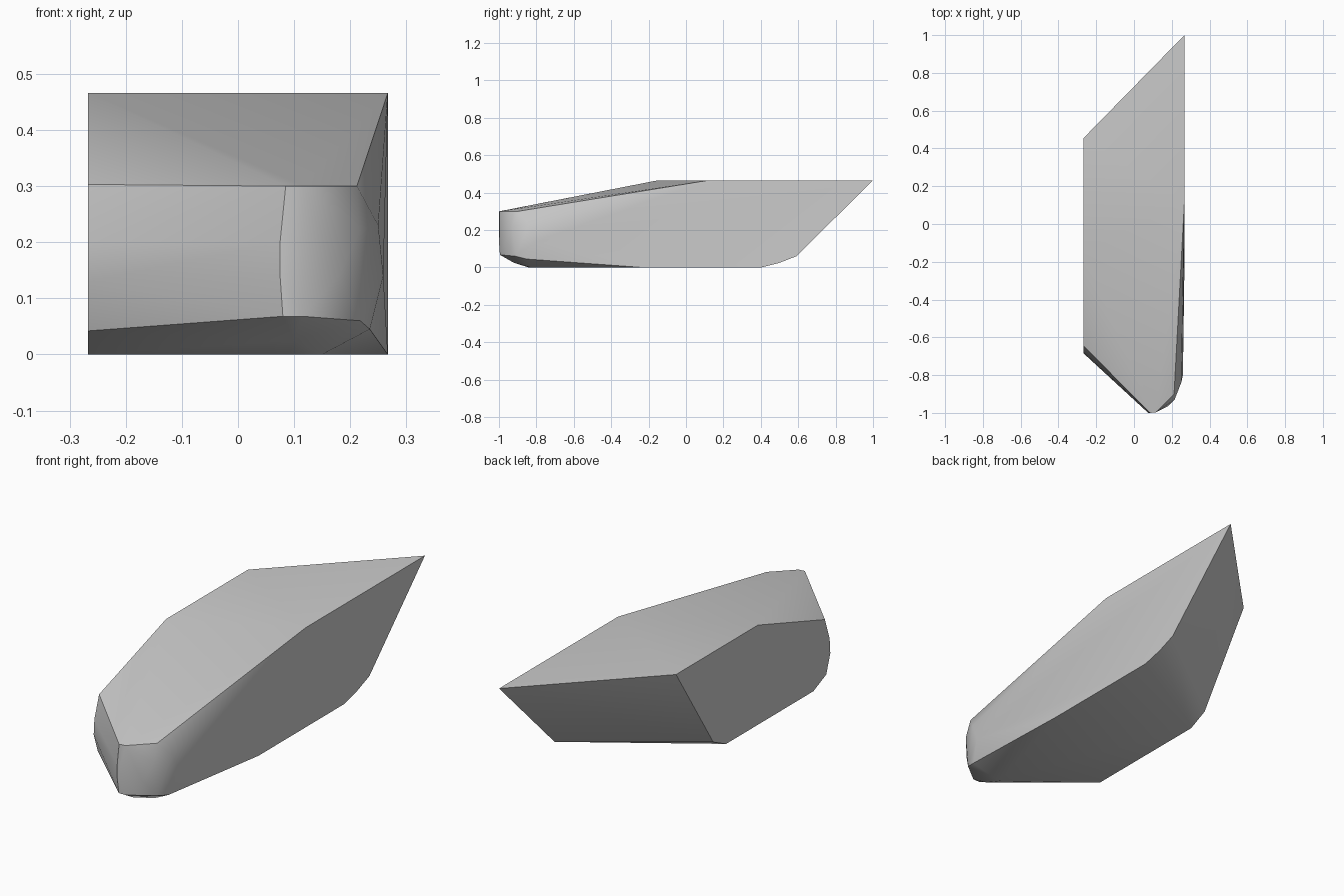
import bpy
import bmesh
import math

cube = bpy.data.objects.get("Cube")
if cube:
    bpy.data.objects.remove(cube, do_unlink=True)

# Half width and full height of the block
WIDE = 0.267
TALL = 0.466


def make_material(name, value):
    """One plain grey material."""
    material = bpy.data.materials.new(name)
    material.use_nodes = True
    colour = (value, value, value, 1.0)
    material.diffuse_color = colour
    shader = material.node_tree.nodes["Principled BSDF"]
    shader.inputs["Base Color"].default_value = colour
    shader.inputs["Roughness"].default_value = 0.8
    return material


def side_points(x, profile):
    """Lift a (y, z) side profile onto the plane at x."""
    return [(x, y, z) for y, z in profile]


def hull_object(name, points, material):
    """Wrap a solid around the points and merge its flat facets."""
    bm = bmesh.new()
    for point in points:
        bm.verts.new(point)
    bmesh.ops.convex_hull(bm, input=bm.verts[:])
    loose = [vert for vert in bm.verts if not vert.link_faces]
    bmesh.ops.delete(bm, geom=loose, context='VERTS')
    bmesh.ops.dissolve_limit(bm, angle_limit=math.radians(1),
                             verts=bm.verts[:], edges=bm.edges[:])
    bmesh.ops.recalc_face_normals(bm, faces=bm.faces[:])
    mesh = bpy.data.meshes.new(name)
    bm.to_mesh(mesh)
    bm.free()
    mesh.materials.append(material)
    obj = bpy.data.objects.new(name, mesh)
    bpy.context.collection.objects.link(obj)
    return obj


# Long side: slanted back, rounded heel, straight base
long_side = side_points(WIDE, [
    (1.0, TALL), (0.59, 0.06), (0.5, 0.025), (0.4, 0),
    (-0.23, 0), (0.12, TALL)])

# Short side: same slant, with a rounded front edge
short_side = side_points(-WIDE, [
    (0.455, TALL), (0.18, 0.045), (0.085, 0), (-0.56, 0),
    (-0.655, 0.042), (-0.685, 0.13), (-0.68, 0.2),
    (-0.645, 0.303), (-0.15, TALL)])

# Nose: blunt front facet with curved cheeks and a chamfered chin
brow = [(x, y, 0.3) for x, y in
        [(0.085, -1), (0.115, -0.997), (0.212, -0.9)]]
cheek = [(0.075, -1, 0.2), (0.075, -1, 0.14), (0.18, -0.965, 0.14),
         (0.215, -0.93, 0.22), (0.25, -0.84, 0.23), (0.259, -0.8, 0.14)]
jaw = [(0.08, -0.995, 0.068), (0.115, -0.995, 0.068),
       (0.218, -0.91, 0.06), (0.235, -0.85, 0.045)]
chin = [(0.1, -0.92, 0.025), (0.09, -0.84, 0), (0.15, -0.83, 0)]

stone = make_material("stone grey", 0.6)
block = hull_object("stone_block",
                    long_side + short_side + brow + cheek + jaw + chin,
                    stone)

# Soft shading across the rounded nose, crisp main edges
bpy.ops.object.select_all(action='DESELECT')
block.select_set(True)
bpy.context.view_layer.objects.active = block
bpy.ops.object.shade_smooth_by_angle(angle=math.radians(30))
